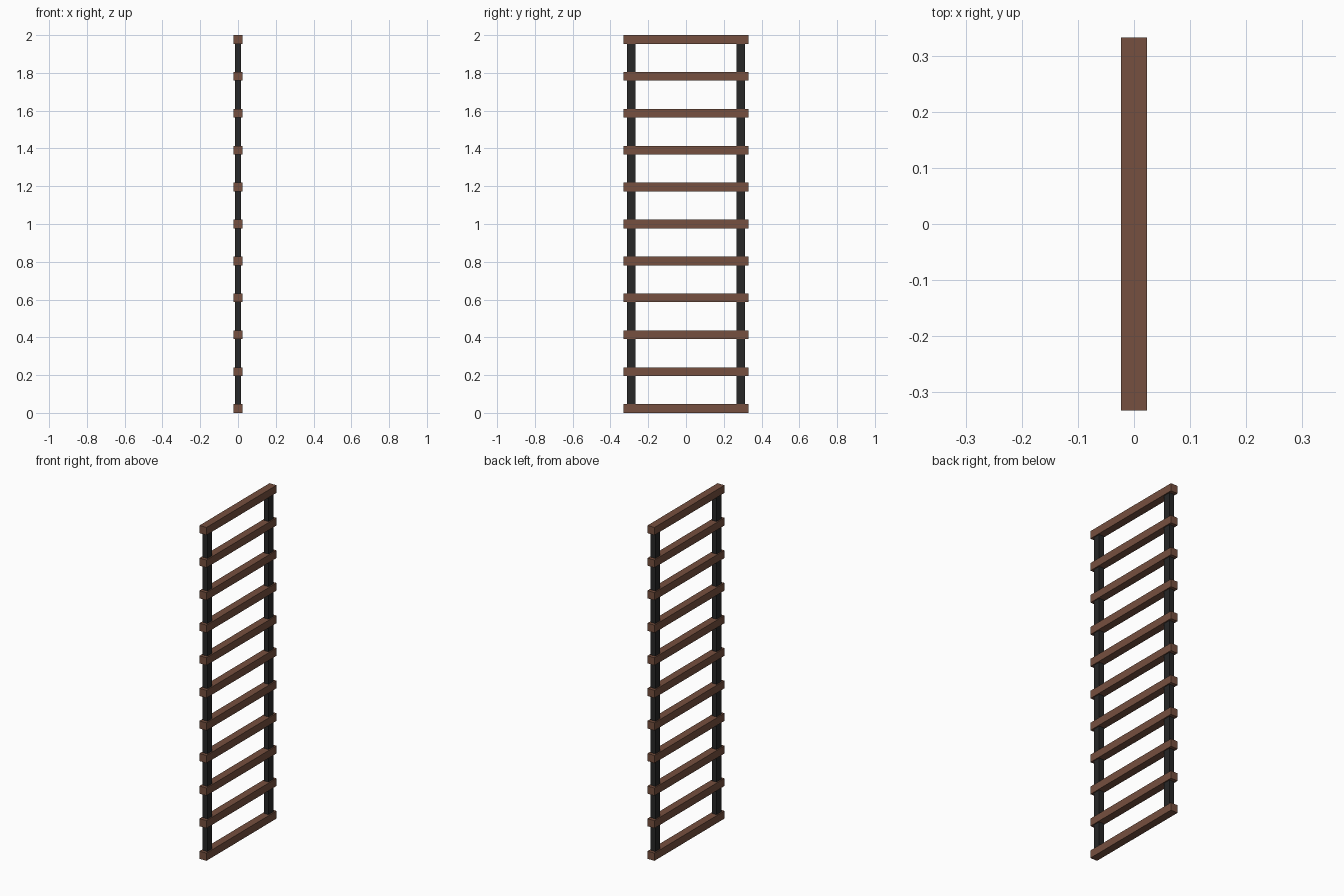
import bpy

if "Cube" in bpy.data.objects:
    bpy.data.objects.remove(bpy.data.objects["Cube"])

RUNGS = 11
RUNG = 0.046          # square rung section
LENGTH = 0.664
HEIGHT = 2.0


def material(name, color):
    m = bpy.data.materials.new(name)
    m.diffuse_color = color
    m.use_nodes = True
    m.node_tree.nodes["Principled BSDF"].inputs["Base Color"].default_value = m.diffuse_color
    return m


def box(name, size, loc, mat):
    bpy.ops.mesh.primitive_cube_add(size=1, location=loc)
    ob = bpy.context.object
    ob.name = name
    ob.scale = size
    bpy.ops.object.transform_apply(location=False, rotation=False, scale=True)
    ob.data.materials.append(mat)
    return ob


wood = material("brown_wood", (0.18, 0.08, 0.05, 1))
dark = material("dark_metal", (0.02, 0.02, 0.02, 1))

# Two side rails, ending inside the bottom and top rungs
for side, y in (("left", -0.29), ("right", 0.29)):
    box(f"{side}_rail", (0.032, 0.045, HEIGHT - RUNG), (0, y, HEIGHT / 2), dark)

# Evenly spaced rungs, overhanging the rails
step = (HEIGHT - RUNG) / (RUNGS - 1)
for i in range(RUNGS):
    box(f"rung_{i + 1:02d}", (RUNG, LENGTH, RUNG), (0, 0, RUNG / 2 + i * step), wood)
